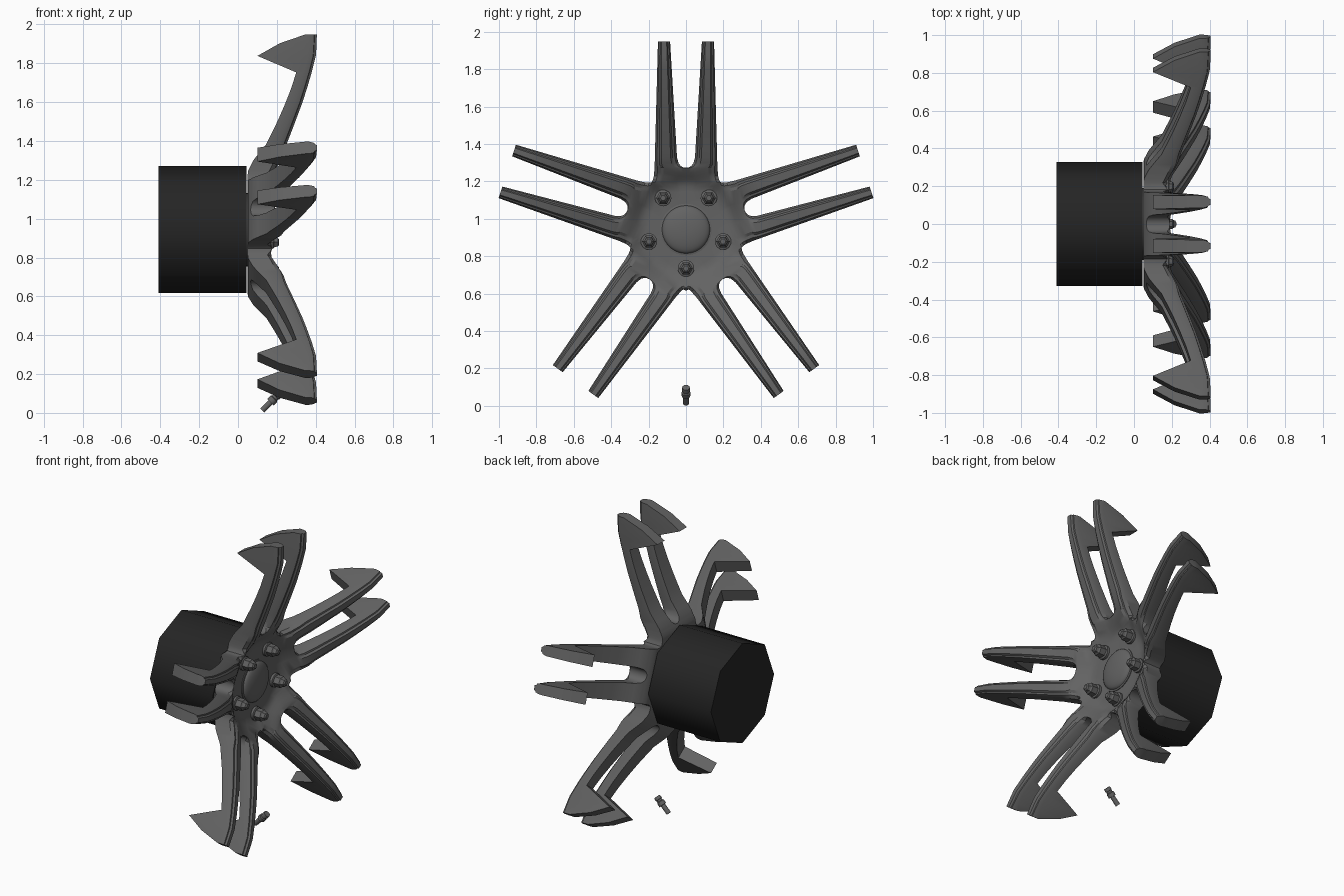
import bpy, bmesh
from math import cos, sin, tan, pi, hypot, radians
from mathutils import Vector, Matrix

if "Cube" in bpy.data.objects:
    bpy.data.objects.remove(bpy.data.objects["Cube"], do_unlink=True)

AXLE_Z = 0.943


def material(name, value):
    mat = bpy.data.materials.new(name)
    mat.use_nodes = True
    colour = (value, value, value, 1)
    mat.diffuse_color = colour
    mat.node_tree.nodes["Principled BSDF"].inputs["Base Color"].default_value = colour
    return mat


GREY = material("gunmetal grey", 0.125)
BLACK = material("brake black", 0.018)


def finish(name, bm, mat, angle):
    bmesh.ops.remove_doubles(bm, verts=bm.verts, dist=0.0005)
    bmesh.ops.recalc_face_normals(bm, faces=bm.faces)
    mesh = bpy.data.meshes.new(name)
    bm.to_mesh(mesh)
    bm.free()
    mesh.materials.append(mat)
    obj = bpy.data.objects.new(name, mesh)
    bpy.context.collection.objects.link(obj)
    bpy.ops.object.select_all(action="DESELECT")
    obj.select_set(True)
    bpy.context.view_layer.objects.active = obj
    bpy.ops.object.shade_smooth_by_angle(angle=radians(angle))
    return obj


def lathe(name, profile, sides, mat, place, angle=40):
    """Revolve (x, radius) pairs about the x axis, cap both ends."""
    bm = bmesh.new()
    rings = []
    for x, r in profile:
        turns = [2 * pi * i / sides for i in range(sides)]
        rings.append([bm.verts.new((x, r * cos(a), r * sin(a))) for a in turns])
    for a, b in zip(rings, rings[1:]):
        for i in range(sides):
            j = (i + 1) % sides
            bm.faces.new((a[i], a[j], b[j], b[i]))
    bm.faces.new(rings[0])
    bm.faces.new(rings[-1])
    bm.transform(place)
    return finish(name, bm, mat, angle)


def lerp(table, x):
    if x <= table[0][0]:
        return table[0][1]
    for (a, p), (b, q) in zip(table, table[1:]):
        if x <= b:
            return p + (q - p) * (x - a) / (b - a)
    return table[-1][1]


# Spoke curves: distance from the axle against depth or sideways offset
FRONT = [(.1, .12), (.24, .125), (.27, .145), (.3, .17), (.36, .21), (.44, .25), (.53, .285),
         (.65, .33), (.78, .372), (.9, .402), (1, .406)]
BACK = [(.3, .05), (.36, .08), (.44, .145), (.55, .2), (.7, .265), (.81, .3),
        (.895, .1), (.96, .215), (1.005, .37)]
INNER = [(.33, 0), (.333, .016), (.34, .028), (.355, .04), (.385, .048), (1.005, .085)]
OUTER = [(.253, .184), (.265, .177), (.285, .172), (.33, .168), (1.005, .15)]
STATIONS = [.1, .15, .2, .23, .253, .265, .285, .305, .33, .333, .34, .355, .385, .44, .5,
            .57, .65, .73, .81, .855, .895, .93, .96, 1.005]
# Stepped edge: fraction of the width and drop below the crown
EDGE = [(0, .04), (.1, .014), (.2, .012), (.29, 0)]
FILLET = .253
WEB = .33


def half_pair(bm, turn, side):
    """One spoke with its slice of the hub plate."""
    def point(s, u, x):
        u *= side
        return bm.verts.new((x, s * cos(turn) - u * sin(turn),
                             AXLE_Z + s * sin(turn) + u * cos(turn)))

    rows = []
    for s in STATIONS:
        lo = lerp(INNER, s)
        hi = s * tan(pi / 5) if s < FILLET else lerp(OUTER, s)
        ramp_in = min(max((s - WEB) / .03, 0), 1)
        ramp_out = min(max((s - FILLET) / .03, 0), 1)
        across = [(f, d * ramp_in) for f, d in EDGE]
        across += [(1 - f, d * ramp_out) for f, d in reversed(EDGE)]
        front = []
        for f, drop in across:
            u = lo + (hi - lo) * f
            front.append(point(s, u, lerp(FRONT, hypot(s, u) if s < .4 else s) - drop))
        back = [point(s, u, min(lerp(BACK, s), lerp(FRONT, s) - .06)) for u in (lo, hi)]
        rows.append((s, front, back))
    for (s, f, b), (_, g, c) in zip(rows, rows[1:]):
        for i in range(len(f) - 1):
            bm.faces.new((f[i], f[i + 1], g[i + 1], g[i]))
        bm.faces.new((b[0], b[1], c[1], c[0]))
        if s >= WEB:
            bm.faces.new((f[0], g[0], c[0], b[0]))
        if s >= FILLET:
            bm.faces.new((f[-1], g[-1], c[1], b[1]))
    _, f, b = rows[-1]
    bm.faces.new(f + [b[1], b[0]])


# Five pairs of hooked spokes
bm = bmesh.new()
for k in range(5):
    for side in (1, -1):
        half_pair(bm, pi / 2 + k * 2 * pi / 5, side)
finish("spokes", bm, GREY, 28)

# Centre cap, hub core and brake drum
axle = Matrix.Translation((0, 0, AXLE_Z))
dome = [(.1, .138), (.126, .138), (.128, .13)]
dome += [(.128 + .035 * sin(a * pi / 16), .128 * cos(a * pi / 16)) for a in range(8)]
lathe("centre_cap", dome, 40, GREY, axle)
lathe("hub_core", [(.03, .19), (.1, .19)], 32, GREY, axle)
lathe("brake_drum", [(-.41, .327), (.045, .327)], 8, BLACK, axle, 50)

# Five wheel nuts between the pairs
for k in range(5):
    a = -pi / 2 + k * 2 * pi / 5
    spot = Matrix.Translation((0, .208 * cos(a), AXLE_Z + .208 * sin(a)))
    lathe("nut_washer", [(.11, .044), (.138, .044), (.142, .038)], 20, GREY, spot)
    lathe("wheel_nut", [(.13, .037), (.182, .037), (.19, .029), (.205, .025), (.212, .015)],
          6, GREY, spot, 25)

# Tilted tyre valve
tilt = Vector((1, 0, 1)).to_track_quat("X", "Z").to_matrix().to_4x4()
tilt = Matrix.Translation((.125, 0, .012)) @ Matrix.Rotation(-pi / 4, 4, "Y")
lathe("tyre_valve", [(0, .015), (.06, .015), (.061, .024), (.085, .024), (.09, .018),
                     (.1, .018), (.102, .022), (.122, .02)], 12, GREY, tilt)
